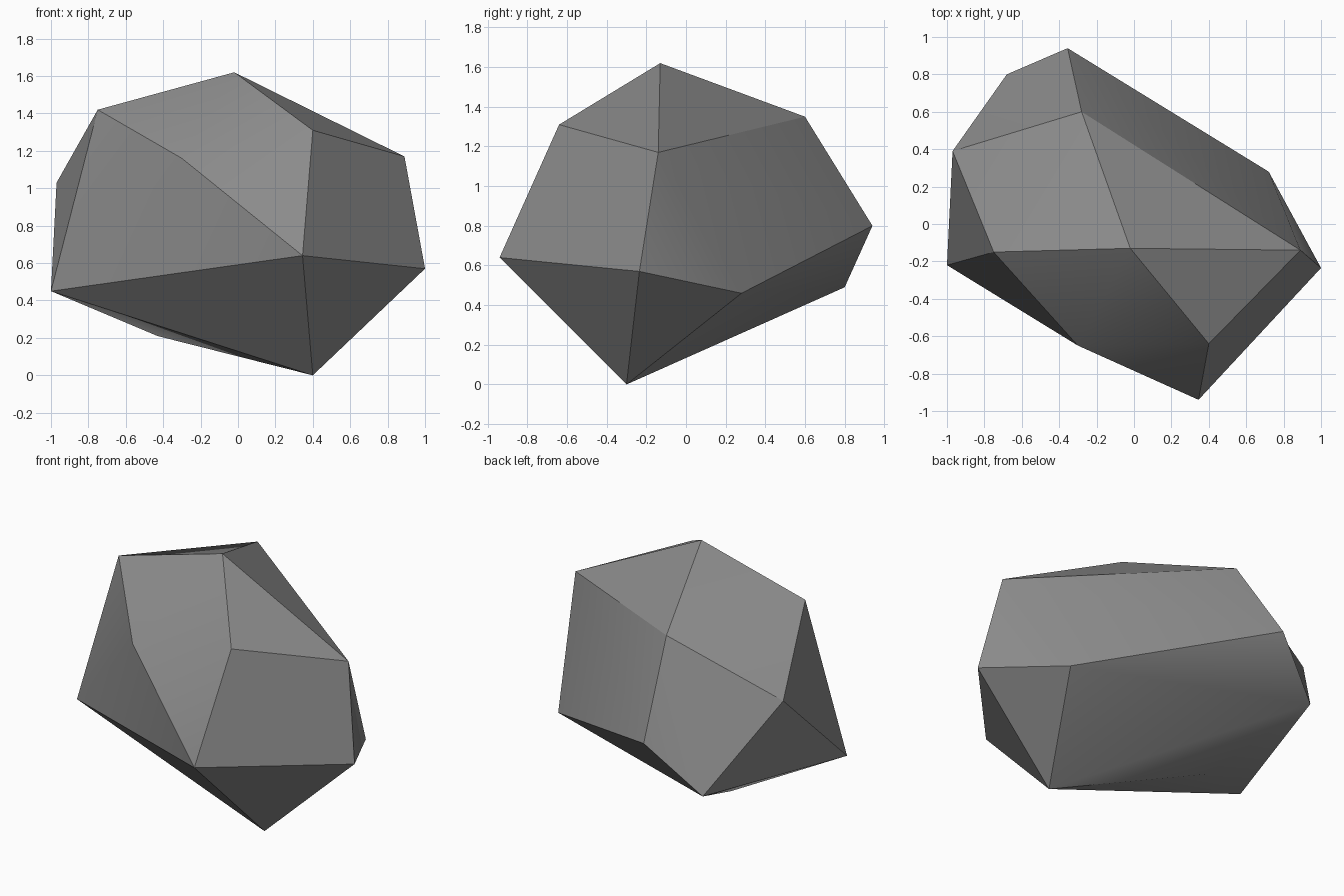
import bpy, bmesh, math

if "Cube" in bpy.data.objects:
    bpy.data.objects.remove(bpy.data.objects["Cube"])

# Corner points of the chipped boulder
corners = [
    (-0.02, -0.13, 1.62),   # peak
    (0.40, -0.64, 1.31), (0.89, -0.14, 1.17), (1.00, -0.235, 0.57),
    (0.345, -0.94, 0.64), (0.40, -0.30, 0.0), (-1.0, -0.22, 0.45),
    (-0.30, -0.65, 1.16), (-0.75, -0.15, 1.42), (-0.97, 0.39, 1.03),
    (-0.28, 0.60, 1.35), (-0.355, 0.94, 0.80), (-0.68, 0.80, 0.49),
    (0.72, 0.28, 0.46), (-0.43, 0.15, 0.21),
]

# Wrap the corners in a faceted skin
bm = bmesh.new()
verts = [bm.verts.new(c) for c in corners]
bmesh.ops.convex_hull(bm, input=verts)

# Slight hollow on the back left: flip the diagonal of that facet pair
hollow = bm.edges.get((verts[9], verts[11]))
if hollow:
    bmesh.ops.rotate_edges(bm, edges=[hollow], use_ccw=False)
bmesh.ops.recalc_face_normals(bm, faces=bm.faces[:])

mesh = bpy.data.meshes.new("rock")
bm.to_mesh(mesh)
bm.free()
rock = bpy.data.objects.new("rock", mesh)
bpy.context.collection.objects.link(rock)

# Soft shading across shallow creases, hard ridges elsewhere
bpy.context.view_layer.objects.active = rock
rock.select_set(True)
bpy.ops.object.shade_smooth_by_angle(angle=math.radians(30))

# Stone colour
stone = bpy.data.materials.new("grey stone")
stone.diffuse_color = (0.26, 0.26, 0.26, 1)
stone.use_nodes = True
stone.node_tree.nodes["Principled BSDF"].inputs["Base Color"].default_value = stone.diffuse_color
mesh.materials.append(stone)
